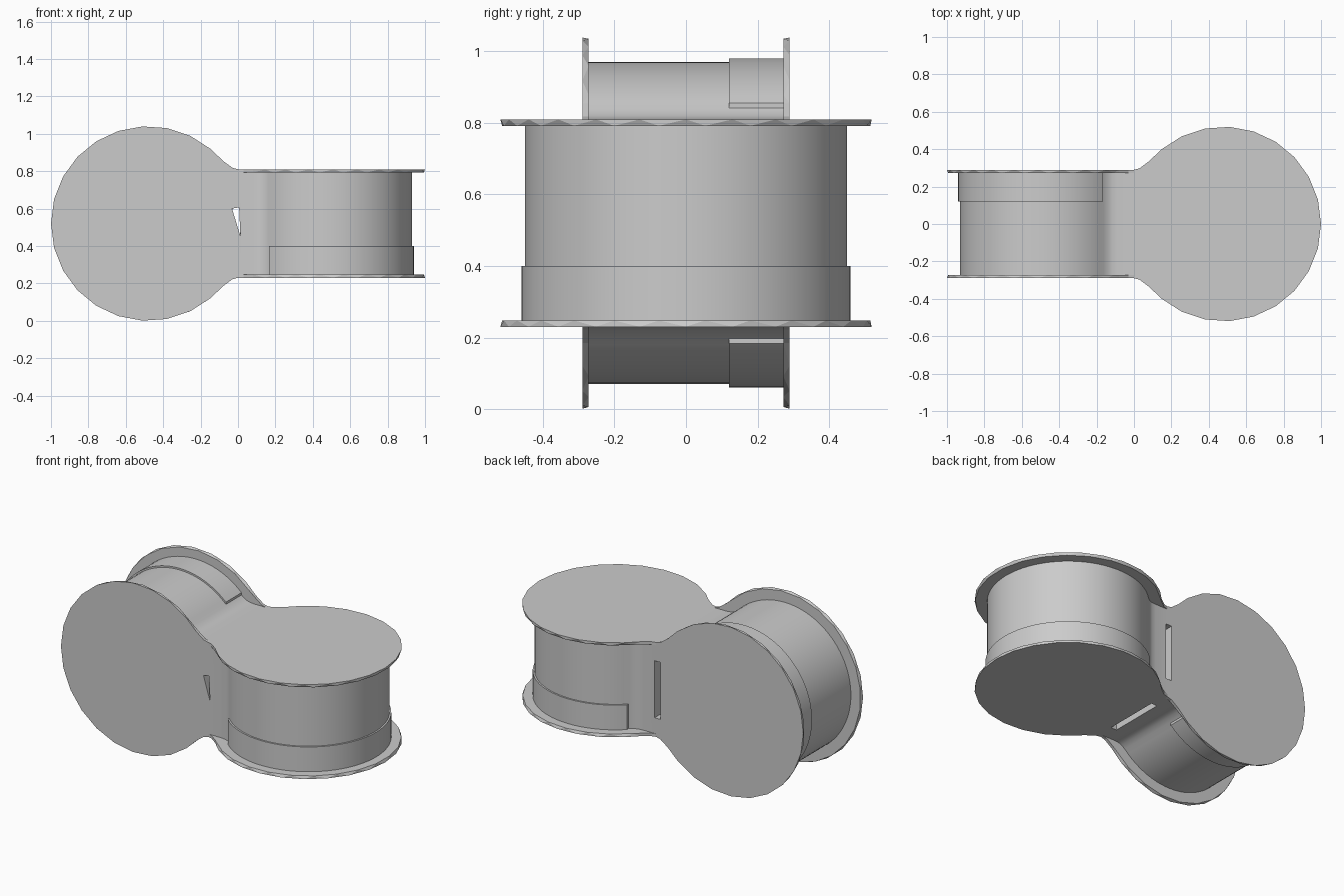
import bpy, bmesh, math
from mathutils import Vector

if "Cube" in bpy.data.objects:
    bpy.data.objects.remove(bpy.data.objects["Cube"], do_unlink=True)

MID = 0.52      # height of the shared centre
HUB = 0.48      # distance of each spool axis from the middle
HALF = 0.29     # half width of the square neck

grey = bpy.data.materials.new("plain grey")
grey.use_nodes = True
grey.diffuse_color = (0.6, 0.6, 0.6, 1)
grey.node_tree.nodes["Principled BSDF"].inputs["Base Color"].default_value = (0.6, 0.6, 0.6, 1)


# Spool frames: u runs outward from the middle, v across, w along the axis
def right_frame(u, v, w):
    return Vector((u, v, MID + w))


def left_frame(u, v, w):
    return Vector((-u, -w, MID + v))


def world(u, v, w):
    return Vector((u, v, w))


def loft(name, frame, ring_a, w_a, ring_b, w_b, triangulate=False):
    """Closed solid between two outlines with the same number of points."""
    bm = bmesh.new()
    a = [bm.verts.new(frame(u, v, w_a)) for u, v in ring_a]
    b = [bm.verts.new(frame(u, v, w_b)) for u, v in ring_b]
    bm.faces.new(a)
    bm.faces.new(b)
    n = len(a)
    sides = [bm.faces.new((a[i], a[(i + 1) % n], b[(i + 1) % n], b[i])) for i in range(n)]
    if triangulate:
        bmesh.ops.triangulate(bm, faces=sides)
    bmesh.ops.recalc_face_normals(bm, faces=bm.faces)
    mesh = bpy.data.meshes.new(name)
    bm.to_mesh(mesh)
    bm.free()
    mesh.materials.append(grey)
    obj = bpy.data.objects.new(name, mesh)
    bpy.context.collection.objects.link(obj)
    return obj


def arc(radius, reach, steps, shift=0):
    angles = [math.radians(-reach + shift + 2 * reach * i / steps) for i in range(steps + 1)]
    return [(HUB + radius * math.cos(t), radius * math.sin(t)) for t in angles]


def with_neck(curve, neck):
    """Close an arc with mirrored neck points, listed from the arc inward."""
    return curve + neck + [(u, -v) for u, v in reversed(neck)]


def activate(obj):
    bpy.ops.object.select_all(action='DESELECT')
    obj.select_set(True)
    bpy.context.view_layer.objects.active = obj


drum_outline = with_neck(arc(0.45, 135, 64),
                         [(0.138, 0.301), (0.115, 0.293), (0.085, HALF), (0, HALF)])
band_outline = arc(0.46, 133, 64)
flange_neck = [(0.08, 0.335), (0.03, 0.298), (0, HALF)]
flange_outer = with_neck(arc(0.52, 130, 18), flange_neck)
flange_inner = with_neck(arc(0.516, 130, 18, 6), flange_neck)

smooth_parts, neck_parts = [], []
for side, frame in (("right", right_frame), ("left", left_frame)):
    # Drum with its neck, and the slightly raised band at one end
    drum = loft(side + "_drum", frame, drum_outline, -0.285, drum_outline, 0.285)
    band = loft(side + "_band", frame, band_outline, -0.28, band_outline, -0.12)
    smooth_parts += [drum, band]
    neck_parts.append(drum)
    # Faceted end plates
    for end, s in (("lower", -1), ("upper", 1)):
        neck_parts.append(loft(side + "_" + end + "_flange", frame, flange_outer, s * HALF,
                               flange_inner, s * 0.272, True))


# Slots through the neck
def box(u0, u1, v0, v1):
    return [(u0, v0), (u1, v0), (u1, v1), (u0, v1)]


back = box(-0.03, 0.01, -0.15, 0.4)
under = box(-0.02, 0.02, -0.175, 0.175)
notch = [(-0.032, 0.08), (0.006, 0.086), (0.013, -0.068)]
cutters = [
    loft("back_slot_cutter", world, back, 0.345, back, 0.695),
    loft("under_slot_cutter", world, under, 0.1, under, 0.5),
    loft("front_notch_cutter", lambda u, v, w: Vector((u, w, MID + v)), notch, -0.4, notch, -0.1),
]
for obj in neck_parts:
    activate(obj)
    for cutter in cutters:
        cutter.hide_render = True
        mod = obj.modifiers.new("slot", 'BOOLEAN')
        mod.operation = 'DIFFERENCE'
        mod.solver = 'EXACT'
        mod.object = cutter
        bpy.ops.object.modifier_apply(modifier=mod.name)
for cutter in cutters:
    bpy.data.objects.remove(cutter, do_unlink=True)

for obj in smooth_parts:
    activate(obj)
    bpy.ops.object.shade_smooth_by_angle(angle=math.radians(30))
